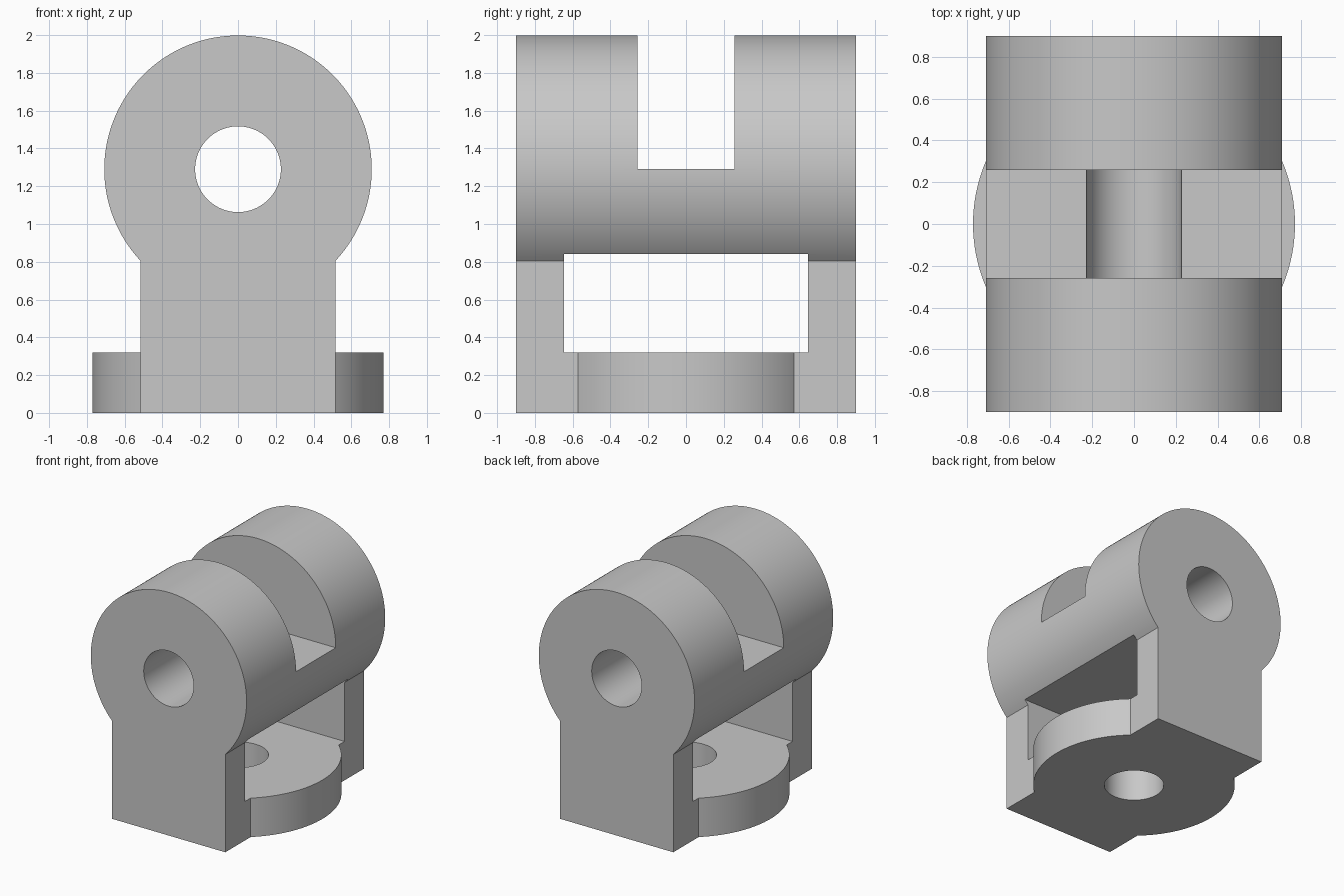
import bpy, bmesh, math
from mathutils import Matrix

cube = bpy.data.objects.get("Cube")
if cube:
    bpy.data.objects.remove(cube, do_unlink=True)

# Main dimensions
BARREL_Z, BARREL_R, HALF_DEPTH = 1.29, 0.708, 0.9
LEG_X, BASE_R, BASE_TOP, HOLE_R = 0.515, 0.77, 0.32, 0.227
SIDES = 128

grey = bpy.data.materials.new("plain grey")
grey.use_nodes = True
COLOUR = (0.58, 0.58, 0.58, 1)
grey.diffuse_color = COLOUR
grey.node_tree.nodes["Principled BSDF"].inputs["Base Color"].default_value = COLOUR


def finish(name, bm):
    bmesh.ops.recalc_face_normals(bm, faces=bm.faces[:])
    mesh = bpy.data.meshes.new(name)
    bm.to_mesh(mesh)
    bm.free()
    mesh.materials.append(grey)
    obj = bpy.data.objects.new(name, mesh)
    bpy.context.collection.objects.link(obj)
    return obj


def box(name, size, centre):
    bm = bmesh.new()
    bmesh.ops.create_cube(bm, size=1, matrix=Matrix.Translation(centre) @ Matrix.Diagonal((*size, 1)))
    return finish(name, bm)


def cylinder(name, radius, length, centre, along_y=False):
    bm = bmesh.new()
    turn = Matrix.Rotation(math.pi / 2 if along_y else 0, 4, 'X')
    bmesh.ops.create_cone(bm, cap_ends=True, segments=SIDES, radius1=radius, radius2=radius,
                          depth=length, matrix=Matrix.Translation(centre) @ turn)
    return finish(name, bm)


def extruded_profile(name, outline, half_depth):
    bm = bmesh.new()
    face = bm.faces.new([bm.verts.new((x, -half_depth, z)) for x, z in outline])
    new = bmesh.ops.extrude_face_region(bm, geom=[face])["geom"]
    bmesh.ops.translate(bm, vec=(0, 2 * half_depth, 0),
                        verts=[v for v in new if isinstance(v, bmesh.types.BMVert)])
    return finish(name, bm)


def combine(target, tool, operation):
    mod = target.modifiers.new(tool.name, 'BOOLEAN')
    mod.operation, mod.object, mod.solver = operation, tool, 'EXACT'
    bpy.context.view_layer.objects.active = target
    bpy.ops.object.modifier_apply(modifier=mod.name)
    bpy.data.objects.remove(tool, do_unlink=True)


# Keyhole-shaped body: round barrel running into straight legs
start = -math.acos(LEG_X / BARREL_R)
sweep = math.pi - 2 * start
outline = [(-LEG_X, 0), (LEG_X, 0)]
for i in range(SIDES + 1):
    a = start + sweep * i / SIDES
    outline.append((BARREL_R * math.cos(a), BARREL_Z + BARREL_R * math.sin(a)))
body = extruded_profile("swivel_bracket", outline, HALF_DEPTH)

# Opening between the legs, leaving the base plate below
combine(body, box("leg_window", (3, 1.294, 0.84 - BASE_TOP), (0, 0, (0.84 + BASE_TOP) / 2)), 'DIFFERENCE')

# Round base plate
combine(body, cylinder("round_base", BASE_R, BASE_TOP, (0, 0, BASE_TOP / 2)), 'UNION')

# Top slot, pin bore and bolt hole
combine(body, box("top_slot", (3, 0.516, 1), (0, 0, BARREL_Z + 0.5)), 'DIFFERENCE')
combine(body, cylinder("pin_bore", HOLE_R, 3, (0, 0, BARREL_Z), True), 'DIFFERENCE')
combine(body, cylinder("bolt_hole", HOLE_R, 0.8, (0, 0, 0.2)), 'DIFFERENCE')

# Smooth curved walls with sharp edges
bpy.ops.object.select_all(action='DESELECT')
body.select_set(True)
bpy.context.view_layer.objects.active = body
bpy.ops.object.shade_smooth_by_angle(angle=math.radians(25))
